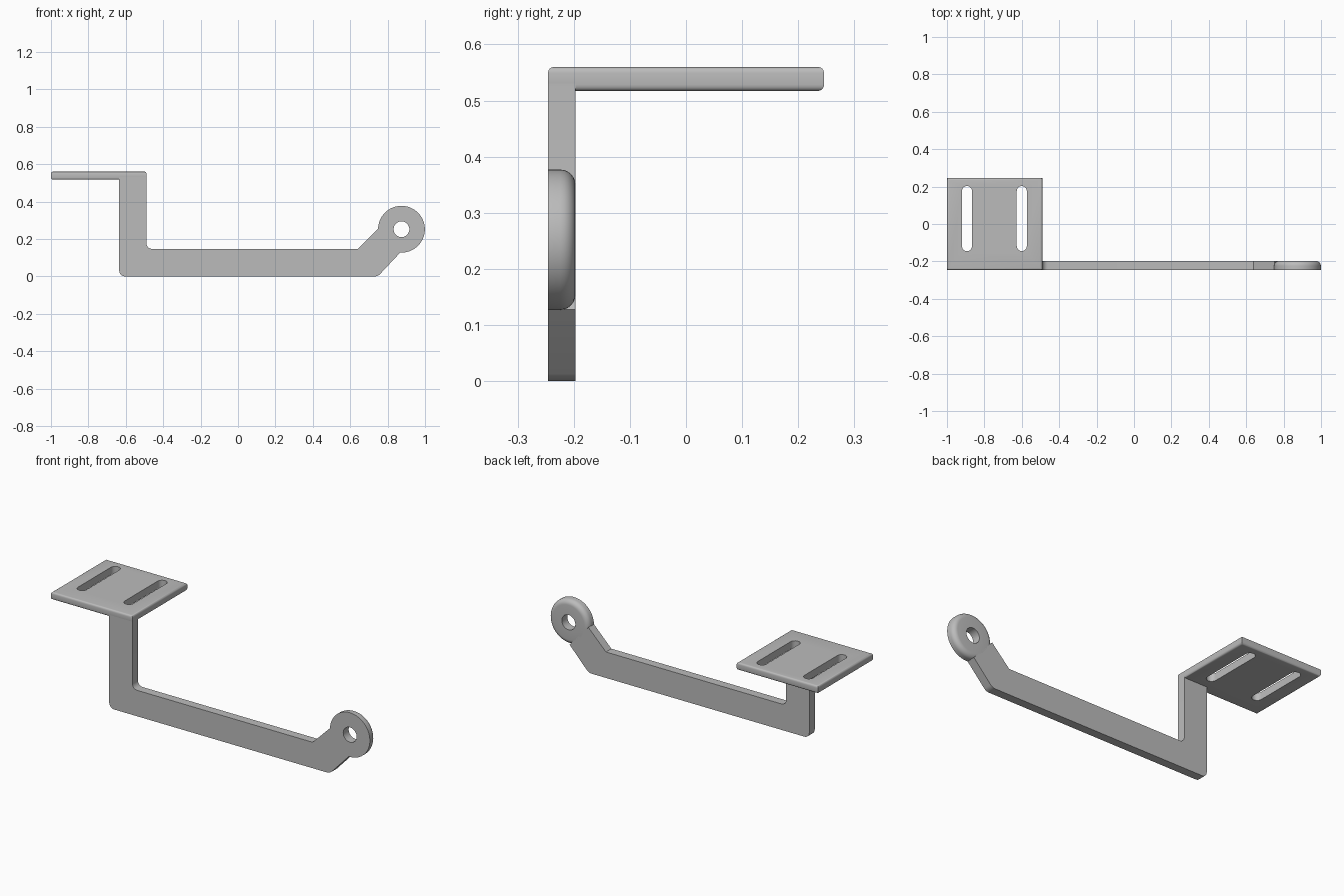
import bpy, bmesh
from math import sin, cos, pi, radians
from mathutils import Vector

if "Cube" in bpy.data.objects:
    bpy.data.objects.remove(bpy.data.objects["Cube"])

FRONT, BACK = -0.246, -0.197

metal = bpy.data.materials.new("grey metal")
metal.use_nodes = True
grey = (0.5, 0.5, 0.5, 1)
metal.diffuse_color = grey
metal.node_tree.nodes["Principled BSDF"].inputs["Base Color"].default_value = grey


def make_object(name, bm):
    bmesh.ops.recalc_face_normals(bm, faces=bm.faces)
    mesh = bpy.data.meshes.new(name)
    bm.to_mesh(mesh)
    bm.free()
    mesh.materials.append(metal)
    obj = bpy.data.objects.new(name, mesh)
    bpy.context.collection.objects.link(obj)
    return obj


def select_only(obj):
    bpy.ops.object.select_all(action='DESELECT')
    obj.select_set(True)
    bpy.context.view_layer.objects.active = obj


def smooth(obj):
    select_only(obj)
    bpy.ops.object.shade_smooth_by_angle(angle=radians(35))


def prism(points, offset):
    bm = bmesh.new()
    face = bm.faces.new([bm.verts.new(p) for p in points])
    new = bmesh.ops.extrude_face_region(bm, geom=[face])["geom"]
    verts = [g for g in new if isinstance(g, bmesh.types.BMVert)]
    bmesh.ops.translate(bm, verts=verts, vec=offset)
    return bm


def rounded(corners, steps=6):
    """Corners are (x, z, cut): the cut is the fillet length along each edge."""
    out = []
    for i, (x, z, cut) in enumerate(corners):
        p = Vector((x, z))
        if not cut:
            out.append(p)
            continue
        a = p + (Vector(corners[i - 1][:2]) - p).normalized() * cut
        b = p + (Vector(corners[(i + 1) % len(corners)][:2]) - p).normalized() * cut
        # rational quadratic arc through the corner
        w = sin((a - p).angle(b - p) / 2)
        for k in range(steps + 1):
            t = k / steps
            c0, c1, c2 = (1 - t) ** 2, 2 * w * t * (1 - t), t * t
            out.append((a * c0 + p * c1 + b * c2) / (c0 + c1 + c2))
    return out


# Bent arm: upright, long bar and short diagonal leading to the eye
outline = rounded([
    (-0.635, 0, 0.03), (0.748, 0, 0.018), (0.868, 0.128, 0),
    (0.75, 0.257, 0), (0.64, 0.147, 0), (-0.49, 0.147, 0.03),
    (-0.49, 0.53, 0), (-0.635, 0.53, 0)])
arm = make_object("bent_arm", prism([(p.x, FRONT, p.y) for p in outline],
                                    (0, BACK - FRONT, 0)))
smooth(arm)

# Mounting eye: ring with its rear outer edge rounded over
R, HOLE, FILLET = 0.125, 0.042, 0.027
section = [(HOLE, FRONT), (R, FRONT)]
for k in range(7):
    a = k / 6 * pi / 2
    section.append((R - FILLET + FILLET * cos(a), BACK - FILLET + FILLET * sin(a)))
section.append((HOLE, BACK))
bm = bmesh.new()
centre = Vector((0.874, 0, 0.252))
loop = [bm.verts.new(centre + Vector((r, y, 0))) for r, y in section]
edges = [bm.edges.new((v, loop[(i + 1) % len(loop)])) for i, v in enumerate(loop)]
bmesh.ops.spin(bm, geom=loop + edges, cent=centre, axis=(0, 1, 0),
               angle=2 * pi, steps=64, use_merge=True)
bmesh.ops.remove_doubles(bm, verts=bm.verts, dist=1e-5)
smooth(make_object("mounting_eye", bm))

# Mounting plate: slab with rounded upper and lower rims
LOW, HIGH = 0.517, 0.56
bm = prism([(-1, FRONT, LOW), (-0.49, FRONT, LOW), (-0.49, -FRONT, LOW), (-1, -FRONT, LOW)],
           (0, 0, HIGH - LOW))
rims = [e for e in bm.edges if abs(e.verts[0].co.z - e.verts[1].co.z) < 1e-4]
bmesh.ops.bevel(bm, geom=rims, offset=0.011, segments=4, profile=0.5, affect='EDGES')
plate = make_object("mounting_plate", bm)

# Two long slots cut through the plate
SLOT_R = 0.027
for x in (-0.893, -0.6):
    points = []
    for y, start in ((0.203 - SLOT_R, 0), (-0.145 + SLOT_R, pi)):
        for k in range(13):
            a = start + k / 12 * pi
            points.append((x + SLOT_R * cos(a), y + SLOT_R * sin(a), LOW - 0.1))
    cutter = make_object("slot_cutter", prism(points, (0, 0, 0.3)))
    cutter.hide_render = True
    cut = plate.modifiers.new("slot", 'BOOLEAN')
    cut.operation = 'DIFFERENCE'
    cut.solver = 'EXACT'
    cut.object = cutter
    select_only(plate)
    bpy.ops.object.modifier_apply(modifier=cut.name)
    bpy.data.objects.remove(cutter)
smooth(plate)
